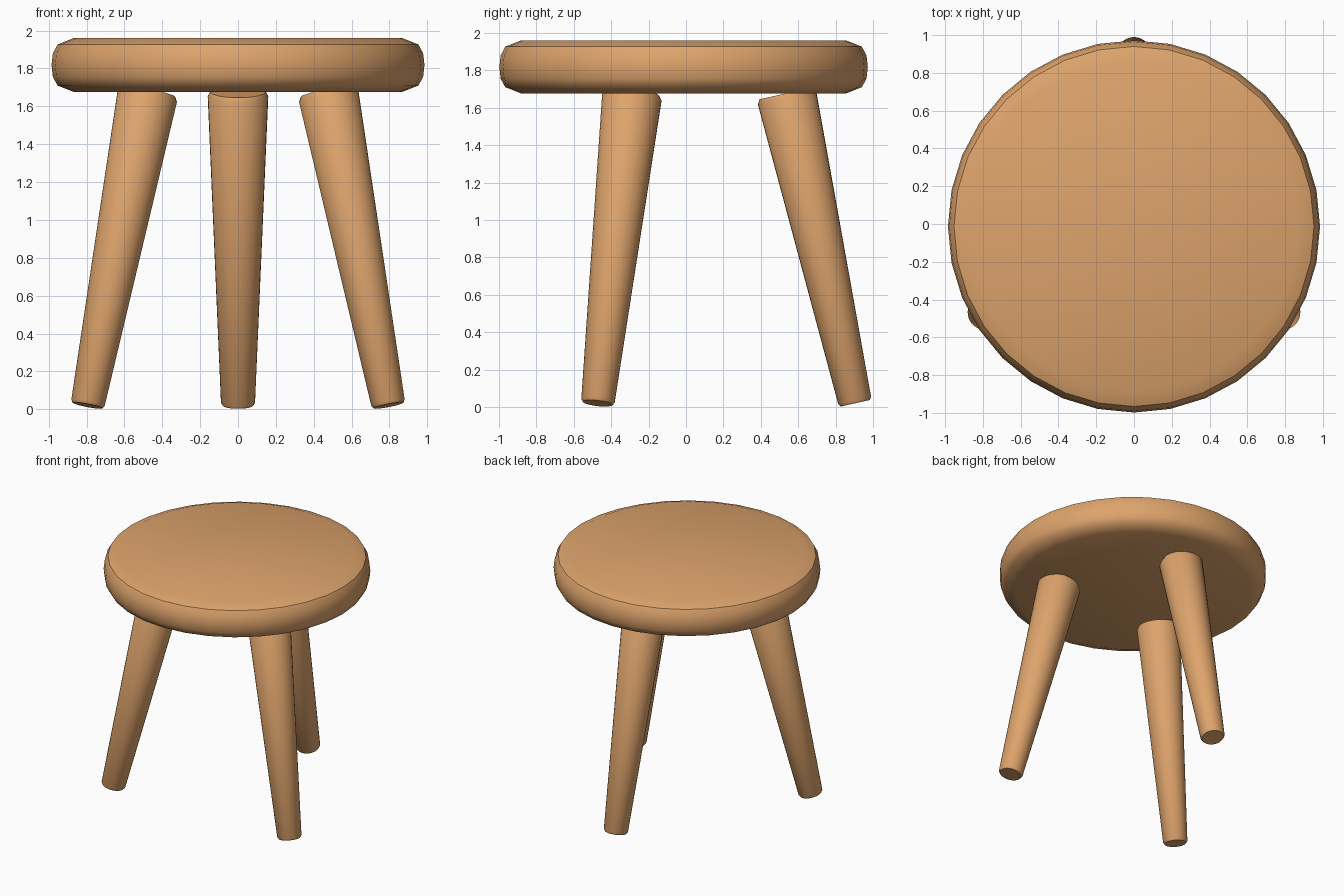
import bpy
import bmesh
import math
from mathutils import Vector

cube = bpy.data.objects.get("Cube")
if cube:
    bpy.data.objects.remove(cube, do_unlink=True)

# Single wood colour
wood = bpy.data.materials.new("light_wood")
wood.use_nodes = True
colour = (0.73, 0.37, 0.15, 1.0)
wood.diffuse_color = colour
wood.node_tree.nodes["Principled BSDF"].inputs["Base Color"].default_value = colour

CENTRE_Y = -0.013
SIDES = 32


def lathe(name, profile):
    """Turn a (radius, height) profile around z, closing both ends."""
    bm = bmesh.new()
    rings = []
    for radius, height in profile:
        angles = [2 * math.pi * i / SIDES for i in range(SIDES)]
        rings.append([bm.verts.new((radius * math.cos(a), radius * math.sin(a), height))
                      for a in angles])
    for low, high in zip(rings, rings[1:]):
        for i in range(SIDES):
            j = (i + 1) % SIDES
            bm.faces.new((low[i], low[j], high[j], high[i]))
    bm.faces.new(rings[0][::-1])
    bm.faces.new(rings[-1])
    mesh = bpy.data.meshes.new(name)
    bm.to_mesh(mesh)
    bm.free()
    mesh.materials.append(wood)
    obj = bpy.data.objects.new(name, mesh)
    bpy.context.collection.objects.link(obj)
    bpy.ops.object.select_all(action="DESELECT")
    bpy.context.view_layer.objects.active = obj
    obj.select_set(True)
    bpy.ops.object.shade_smooth_by_angle(angle=math.radians(40))
    return obj


# Round seat with softened rims
seat = lathe("seat", [(0.87, 1.677), (0.953, 1.71), (0.978, 1.755), (0.985, 1.818),
                      (0.978, 1.88), (0.953, 1.927), (0.87, 1.96)])
seat.location.y = CENTRE_Y

# Three splayed, tapered legs
for name, degrees in (("back_leg", 90), ("front_right_leg", 210), ("front_left_leg", 330)):
    a = math.radians(degrees)
    outward = Vector((math.cos(a), math.sin(a), 0))
    centre = Vector((0, CENTRE_Y, 0))
    foot = centre + outward * 0.918 + Vector((0, 0, 0.02))
    top = centre + outward * 0.548 + Vector((0, 0, 1.677))
    axis = top - foot
    length = axis.length
    leg = lathe(name, [(0.08, 0), (0.09, 0.015), (0.16, length - 0.025), (0.145, length)])
    leg.location = foot
    leg.rotation_euler = axis.to_track_quat("Z", "Y").to_euler()
